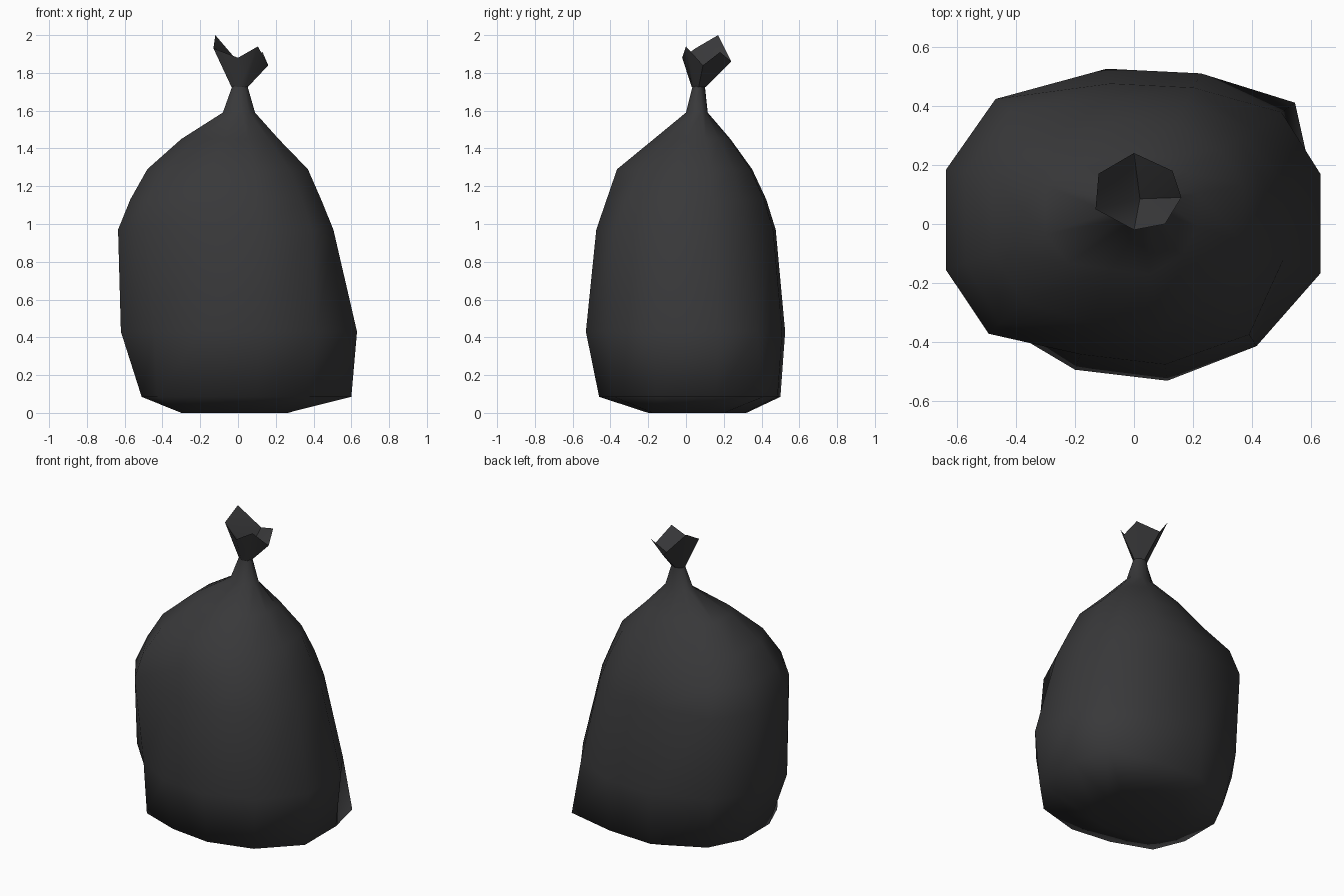
import bpy, math

if "Cube" in bpy.data.objects:
    bpy.data.objects.remove(bpy.data.objects["Cube"])

# One colour: black plastic
plastic = bpy.data.materials.new("black plastic")
plastic.diffuse_color = (0.04, 0.04, 0.042, 1)
plastic.use_nodes = True
plastic.node_tree.nodes["Principled BSDF"].inputs["Base Color"].default_value = plastic.diffuse_color


def make_object(name, verts, faces):
    mesh = bpy.data.meshes.new(name)
    mesh.from_pydata(verts, [], faces)
    mesh.materials.append(plastic)
    mesh.update()
    for p in mesh.polygons:
        p.use_smooth = True
    ob = bpy.data.objects.new(name, mesh)
    bpy.context.collection.objects.link(ob)
    return ob


def bridge(a, b, n):
    """Quads between two rings of n vertices starting at a and b."""
    return [(a + i, a + (i + 1) % n, b + (i + 1) % n, b + i) for i in range(n)]


# Bag: 12-sided rings. Each row is the height, then the reach from the z axis
# towards E, NE, N, NW, W, SW, S, SE (N = back, E = right).
RINGS = [
    (0.00, .26, .33, .32, .28, .30, .28, .20, .25),
    (0.085, .60, .675, .50, .53, .51, .54, .46, .54),
    (0.43, .63, .62, .525, .605, .62, .56, .53, .585),
    (0.97, .505, .51, .475, .63, .635, .61, .475, .54),
    (1.13, .44, .455, .425, .57, .57, .56, .42, .46),
    (1.29, .37, .38, .35, .41, .48, .45, .365, .36),
    (1.45, .215, .25, .235, .27, .30, .25, .17, .19),
    (1.59, .09, .115, .115, .107, .08, .025, .00, .033),
    (1.73, .05, .092, .10, .078, .03, -.018, -.035, -.004),
]
# Vertices for each direction: (angle offset in degrees, radius factor)
SPREAD = [[(-15, 1), (15, 1)], [(-8, 1)], [(-24, .97), (10, 1)], [(4, 1)],
          [(-15, 1), (15, 1)], [(-7, 1)], [(-22, .93), (12, 1)], [(0, 1)]]
verts, faces = [], []
for z, *reach in RINGS:
    t = min(1, (z / 1.6) ** 3)
    cx, cy = 0.008 * t, 0.064 * t          # the bag leans back towards its neck
    for k, r in enumerate(reach):
        d = k * math.pi / 4
        r -= cx * math.cos(d) + cy * math.sin(d)
        for deg, f in SPREAD[k]:
            o = math.radians(deg)
            rr = r * f / math.cos(o)
            verts.append((cx + rr * math.cos(d + o), cy + rr * math.sin(d + o), z))
for i in range(len(RINGS) - 1):
    faces += bridge(i * 12, (i + 1) * 12, 12)
faces.append(tuple(reversed(range(12))))   # flat underside
make_object("bag_body", verts, faces)

# Gathered top: ragged seven-sided flare above the neck, hollow down to a point
RIM = [(.16, .09, 1.84), (.13, .18, 1.91), (.0, .24, 1.86), (-.12, .17, 2.0),
       (-.13, .05, 1.93), (.0, -.02, 1.88), (.105, .0, 1.94)]
neck = []
for x, y, z in RIM:
    a = math.atan2(y - 0.09, x - 0.01)
    neck.append((0.008 + 0.044 * math.cos(a), 0.067 + 0.037 * math.sin(a), 1.725))
make_object("bag_flare", neck + RIM, bridge(0, 7, 7))
make_object("flare_inside", RIM + [(.02, .085, 1.77)],
            [(i, (i + 1) % 7, 7) for i in range(7)])
for ob in bpy.data.objects:
    if "flare" in ob.name:
        bpy.context.view_layer.objects.active = ob
        bpy.ops.object.select_all(action='DESELECT')
        ob.select_set(True)
        bpy.ops.object.shade_smooth_by_angle(angle=math.radians(60))
